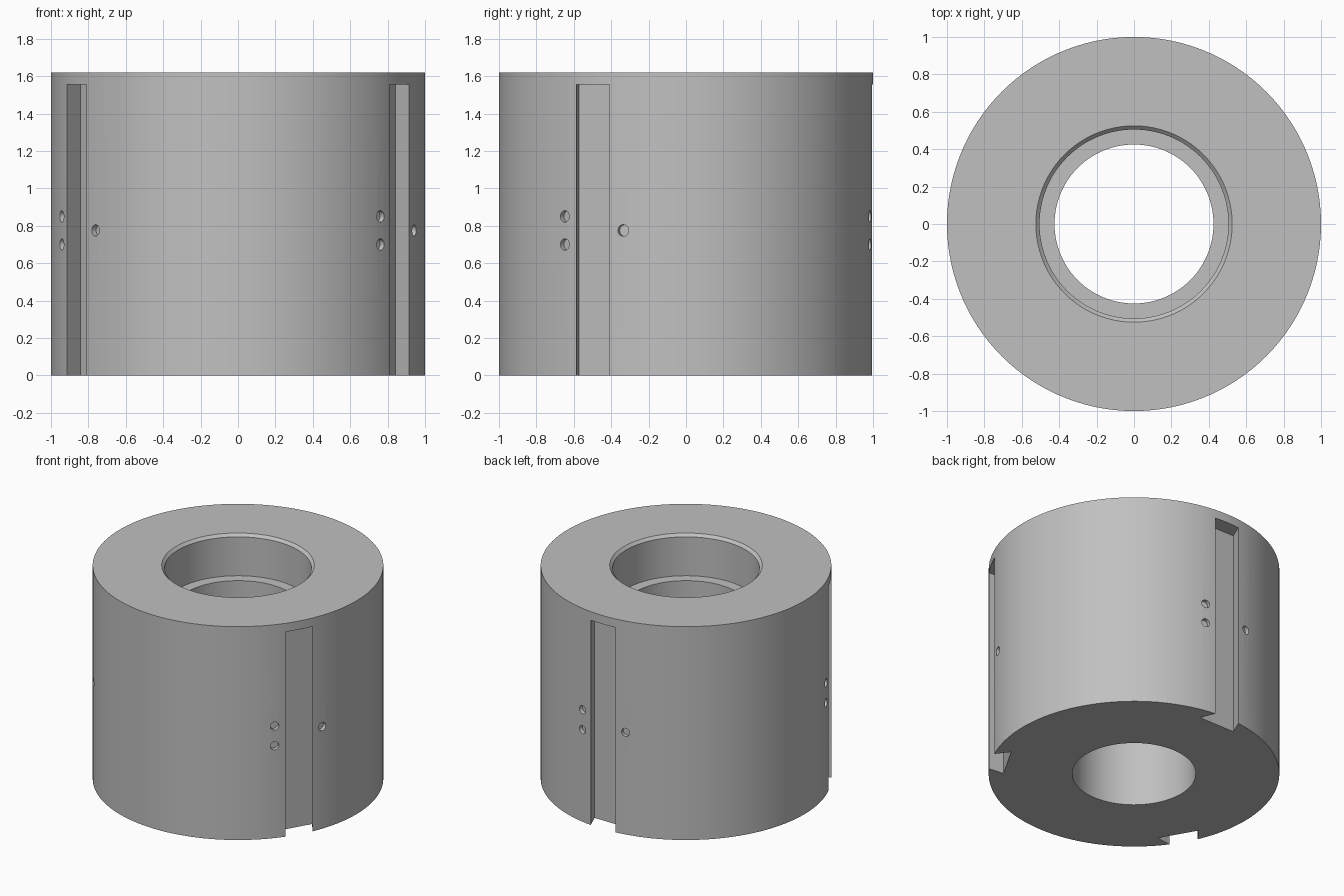
import bpy, bmesh, math
from mathutils import Matrix, Vector

cube = bpy.data.objects.get("Cube")
if cube:
    bpy.data.objects.remove(cube, do_unlink=True)

HEIGHT = 1.62
SEGMENTS = 120
SLOT_TOP = 1.555

steel = bpy.data.materials.new("machined grey")
steel.use_nodes = True
grey = (0.53, 0.53, 0.53, 1)
steel.diffuse_color = grey
steel.node_tree.nodes["Principled BSDF"].inputs["Base Color"].default_value = grey


def make_object(name, bm):
    bmesh.ops.recalc_face_normals(bm, faces=bm.faces)
    mesh = bpy.data.meshes.new(name)
    bm.to_mesh(mesh)
    bm.free()
    obj = bpy.data.objects.new(name, mesh)
    obj.data.materials.append(steel)
    bpy.context.collection.objects.link(obj)
    return obj


def add_slot(bm, turn):
    """Dovetail prism, open at the bottom and outer side, at the given turn."""
    floor, mouth = 0.885, 0.995
    slope = (0.149 - 0.103) / (mouth - floor)
    outer = 1.05
    half = 0.103 - slope * (outer - mouth)
    outline = [(floor, -0.149), (outer, -half), (outer, half), (floor, 0.149)]
    face = bm.faces.new([bm.verts.new(turn @ Vector((r, t, -0.1))) for r, t in outline])
    top = bmesh.ops.extrude_face_region(bm, geom=[face])["geom"]
    bmesh.ops.translate(bm, vec=(0, 0, SLOT_TOP + 0.1),
                        verts=[v for v in top if isinstance(v, bmesh.types.BMVert)])


def add_hole(bm, turn, degrees, z):
    """Shallow radial drilling beside a slot."""
    place = (turn @ Matrix.Rotation(math.radians(degrees), 4, "Z")
             @ Matrix.Translation((1.02, 0, z)) @ Matrix.Rotation(math.pi / 2, 4, "Y"))
    bmesh.ops.create_cone(bm, cap_ends=True, segments=24, radius1=0.031,
                          radius2=0.031, depth=0.1, matrix=place)


# Collar body: closed profile turned around the z axis, with a chamfered counterbore
profile = [(0.425, 0), (1, 0), (1, HEIGHT), (0.525, HEIGHT),
           (0.505, HEIGHT - 0.02), (0.505, HEIGHT - 0.315), (0.425, HEIGHT - 0.315)]
bm = bmesh.new()
rings = []
for i in range(SEGMENTS):
    a = math.tau * i / SEGMENTS
    rings.append([bm.verts.new((r * math.cos(a), r * math.sin(a), z)) for r, z in profile])
for i, ring in enumerate(rings):
    following = rings[(i + 1) % SEGMENTS]
    for j in range(len(profile)):
        k = (j + 1) % len(profile)
        bm.faces.new((ring[j], following[j], following[k], ring[k]))
body = make_object("collar_body", bm)

# Cutter: three dovetail slots, each with a pair of holes and a single hole
bm = bmesh.new()
for angle in (90, 210, 330):
    turn = Matrix.Rotation(math.radians(angle), 4, "Z")
    add_slot(bm, turn)
    add_hole(bm, turn, -10.4, 0.85)
    add_hole(bm, turn, -10.4, 0.70)
    add_hole(bm, turn, 10.4, 0.775)
cutter = make_object("slot_and_hole_cutter", bm)
cutter.hide_render = True

# Cut the body, then drop the cutter
cut = body.modifiers.new("slots and holes", "BOOLEAN")
cut.operation = "DIFFERENCE"
cut.solver = "EXACT"
cut.object = cutter
for obj in bpy.context.selected_objects:
    obj.select_set(False)
bpy.context.view_layer.objects.active = body
body.select_set(True)
bpy.ops.object.modifier_apply(modifier=cut.name)
bpy.data.objects.remove(cutter, do_unlink=True)
bpy.ops.object.shade_smooth_by_angle(angle=math.radians(20))
